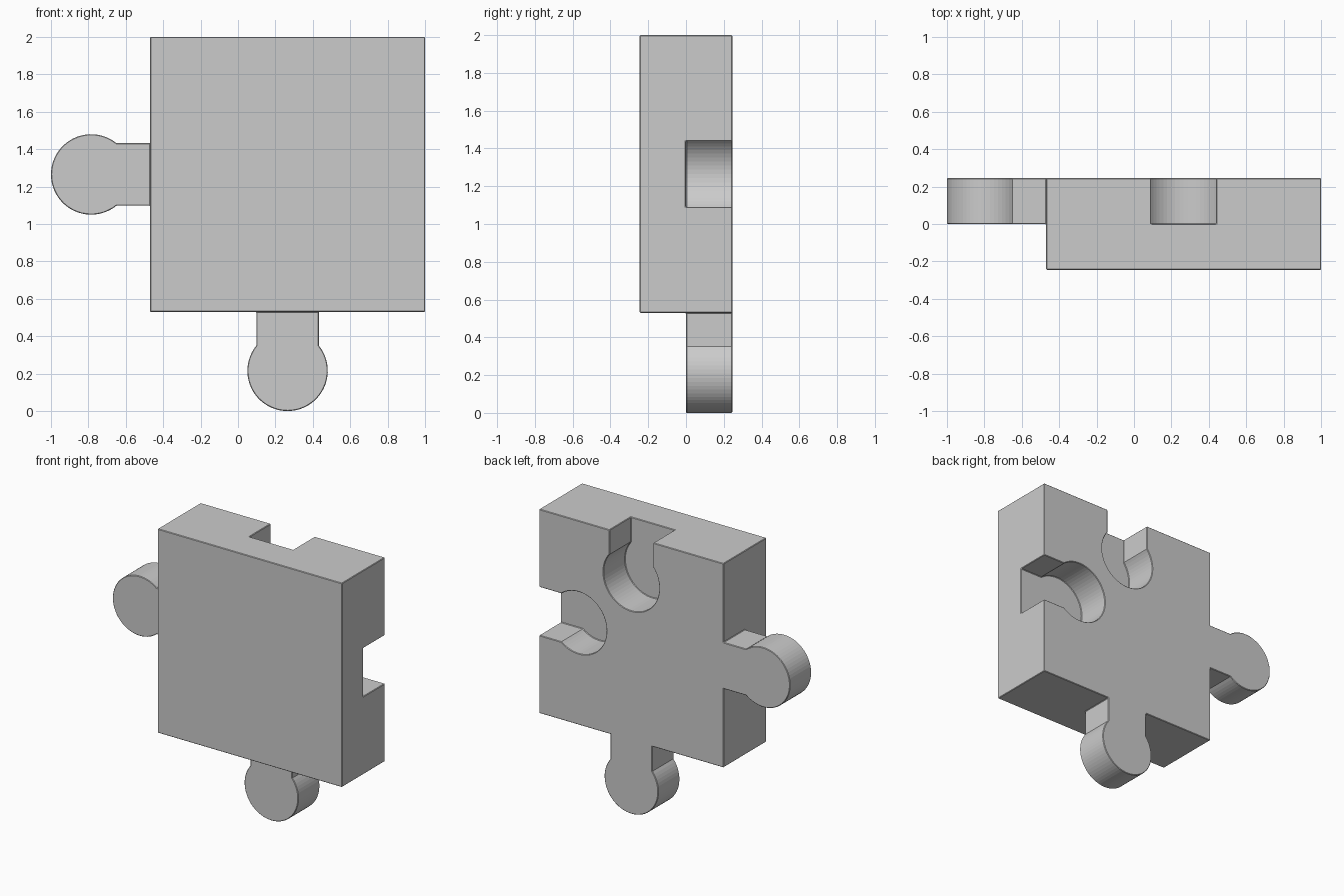
import bpy, bmesh, math
from mathutils import Vector

cube = bpy.data.objects.get("Cube")
if cube:
    bpy.data.objects.remove(cube, do_unlink=True)

grey = bpy.data.materials.new("plain_grey")
grey.use_nodes = True
colour = (0.6, 0.6, 0.6, 1)
grey.diffuse_color = colour
grey.node_tree.nodes["Principled BSDF"].inputs["Base Color"].default_value = colour

LEFT, RIGHT, BOTTOM, TOP = -0.47, 1.0, 0.53, 2.0
MID_X, MID_Z = (LEFT + RIGHT) / 2, (BOTTOM + TOP) / 2
HALF_DEPTH = 0.245
REACH = 0.315          # from the block edge to the knob centre


def prism(name, outline, y0, y1):
    """Extrude an (x, z) outline from y0 to y1."""
    bm = bmesh.new()
    face = bm.faces.new([bm.verts.new((x, y0, z)) for x, z in outline])
    grown = bmesh.ops.extrude_face_region(bm, geom=[face])["geom"]
    moved = [v for v in grown if isinstance(v, bmesh.types.BMVert)]
    bmesh.ops.translate(bm, vec=(0, y1 - y0, 0), verts=moved)
    bmesh.ops.recalc_face_normals(bm, faces=bm.faces)
    mesh = bpy.data.meshes.new(name)
    bm.to_mesh(mesh)
    bm.free()
    mesh.materials.append(grey)
    obj = bpy.data.objects.new(name, mesh)
    bpy.context.collection.objects.link(obj)
    return obj


def keyhole(edge, out, radius, half_neck, tail):
    """Round knob with a straight neck; out points from neck to knob."""
    edge, out = Vector(edge), Vector(out)
    side = Vector((-out.y, out.x))
    start = math.pi - math.asin(half_neck / radius)
    steps = 44
    points = [edge - out * tail - side * half_neck]
    for i in range(steps + 1):
        a = -start + 2 * start * i / steps
        points.append(edge + out * (REACH + radius * math.cos(a)) + side * radius * math.sin(a))
    points.append(edge - out * tail + side * half_neck)
    return points


# Square block
piece = prism("puzzle_piece",
              [(LEFT, BOTTOM), (RIGHT, BOTTOM), (RIGHT, TOP), (LEFT, TOP)],
              -HALF_DEPTH, HALF_DEPTH)

# Two tabs joined on and two sockets cut into the rear half
parts = []
for name, edge, out in (("left_tab", (LEFT, MID_Z), (-1, 0)),
                        ("bottom_tab", (MID_X, BOTTOM), (0, -1))):
    parts.append((prism(name, keyhole(edge, out, 0.215, 0.167, 0.05), 0, HALF_DEPTH), "UNION"))
for name, edge, out in (("right_socket", (RIGHT, MID_Z), (-1, 0)),
                        ("top_socket", (MID_X, TOP), (0, -1))):
    parts.append((prism(name, keyhole(edge, out, 0.222, 0.174, 0.1), 0, HALF_DEPTH + 0.1), "DIFFERENCE"))

bpy.context.view_layer.objects.active = piece
for part, operation in parts:
    mod = piece.modifiers.new(part.name, "BOOLEAN")
    mod.operation, mod.object, mod.solver = operation, part, "EXACT"
    bpy.ops.object.modifier_apply(modifier=mod.name)
    bpy.data.objects.remove(part, do_unlink=True)

# Tiny edge softening
bevel = piece.modifiers.new("soft_edges", "BEVEL")
bevel.width, bevel.segments = 0.004, 1
bevel.limit_method, bevel.angle_limit = "ANGLE", math.radians(40)
